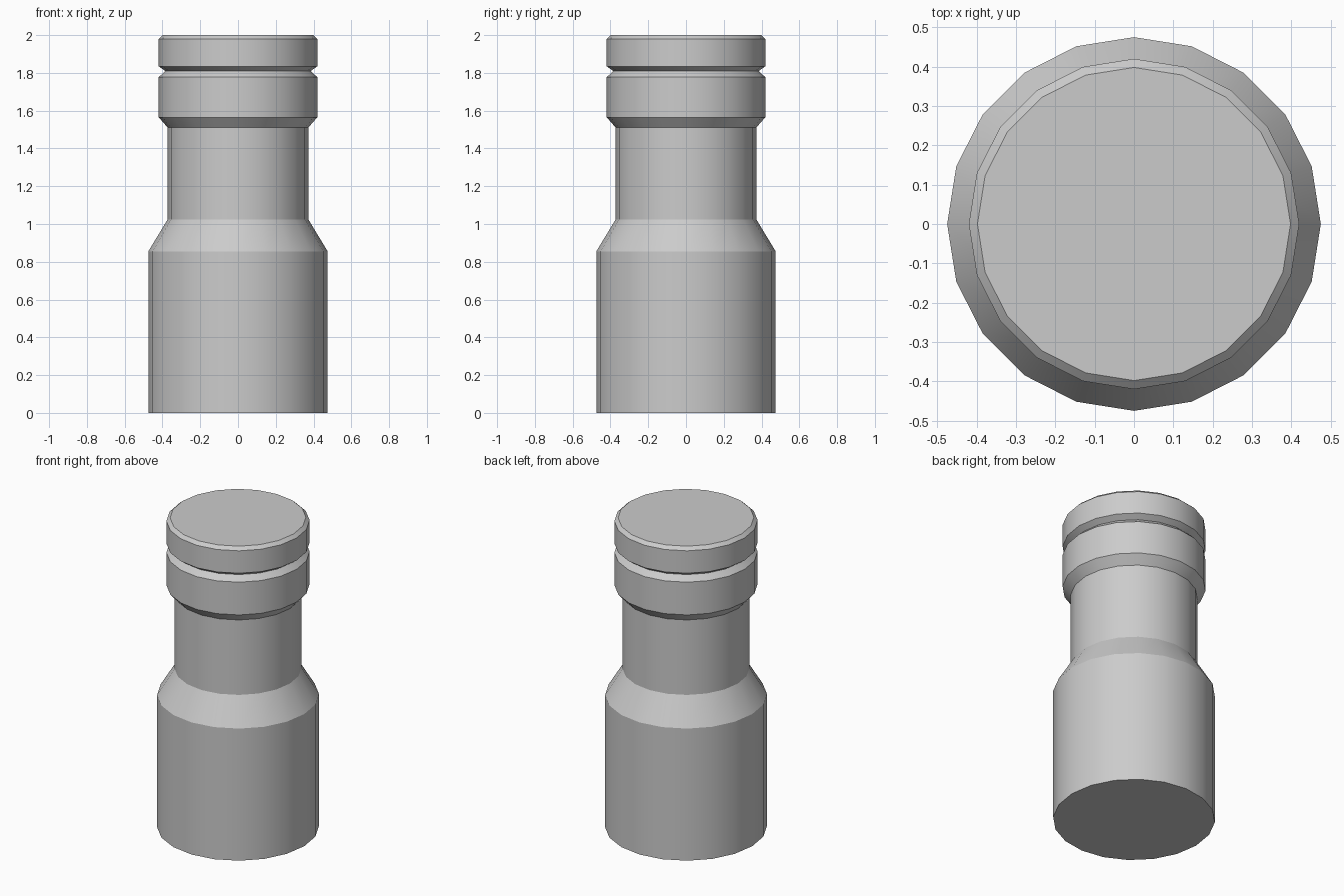
import bpy, bmesh, math

if "Cube" in bpy.data.objects:
    bpy.data.objects.remove(bpy.data.objects["Cube"])

SIDES = 20


def lathe(name, profile):
    """Spin a (radius, z) profile around z; radius 0 becomes a flat end cap."""
    bm = bmesh.new()
    rings = []
    pts = [p for p in profile if p[0] > 0]
    for r, z in pts:
        rings.append([bm.verts.new((r * math.cos(2 * math.pi * i / SIDES),
                                    r * math.sin(2 * math.pi * i / SIDES), z))
                      for i in range(SIDES)])
    for a, b in zip(rings, rings[1:]):
        for i in range(SIDES):
            j = (i + 1) % SIDES
            bm.faces.new((a[i], a[j], b[j], b[i]))
    if profile[0][0] == 0:
        bm.faces.new(rings[0][::-1])
    if profile[-1][0] == 0:
        bm.faces.new(rings[-1])
    mesh = bpy.data.meshes.new(name)
    bm.to_mesh(mesh)
    bm.free()
    obj = bpy.data.objects.new(name, mesh)
    bpy.context.collection.objects.link(obj)
    bpy.ops.object.select_all(action='DESELECT')
    obj.select_set(True)
    bpy.context.view_layer.objects.active = obj
    bpy.ops.object.shade_smooth_by_angle(angle=math.radians(30))
    return obj


# Wide base, sloped shoulder and narrow neck
lathe("body", [(0, 0), (0.475, 0), (0.475, 0.855), (0.372, 1.025), (0.372, 1.51)])

# Collar flaring out from the neck, chamfered into the groove
lathe("collar", [(0.372, 1.51), (0.42, 1.565), (0.42, 1.777), (0.385, 1.81)])

# Lid with a chamfered rim and flat top
lathe("lid", [(0.385, 1.81), (0.42, 1.835), (0.42, 1.98), (0.398, 2.0), (0, 2.0)])
